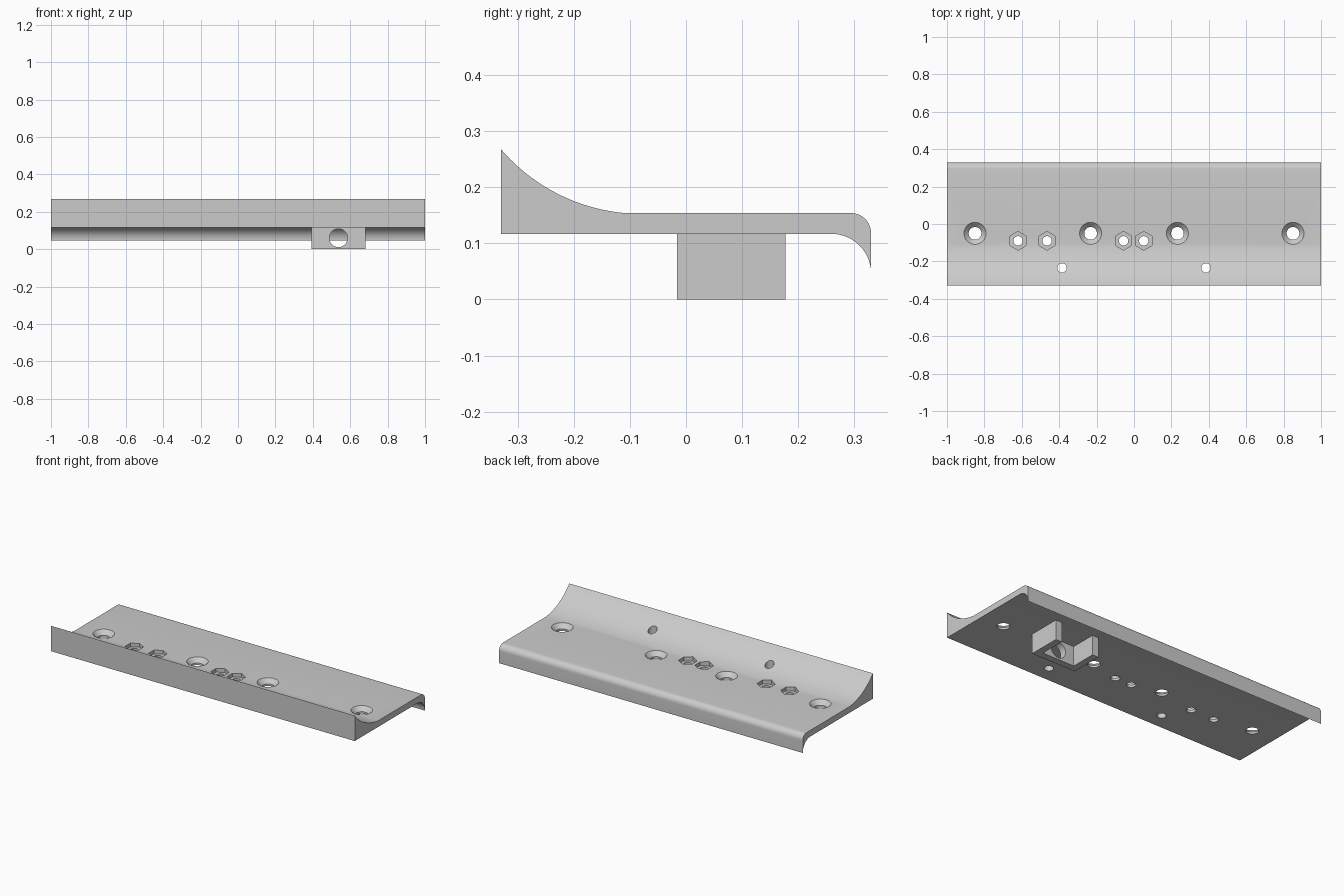
import bpy, bmesh
from math import sin, cos, pi, sqrt, atan2
from mathutils import Matrix, Vector

cube = bpy.data.objects.get("Cube")
if cube:
    bpy.data.objects.remove(cube, do_unlink=True)

grey = bpy.data.materials.new("plain grey")
grey.use_nodes = True
COLOUR = (0.6, 0.6, 0.6, 1)
grey.diffuse_color = COLOUR
grey.node_tree.nodes["Principled BSDF"].inputs["Base Color"].default_value = COLOUR


def make_object(name, bm):
    bmesh.ops.recalc_face_normals(bm, faces=bm.faces)
    mesh = bpy.data.meshes.new(name)
    bm.to_mesh(mesh)
    bm.free()
    mesh.materials.append(grey)
    obj = bpy.data.objects.new(name, mesh)
    bpy.context.collection.objects.link(obj)
    return obj


def extrude(name, points, to_3d, direction):
    """Sweep a closed 2D profile along a straight direction."""
    bm = bmesh.new()
    face = bm.faces.new([bm.verts.new(to_3d(*p)) for p in points])
    grown = bmesh.ops.extrude_face_region(bm, geom=[face])
    verts = [g for g in grown["geom"] if isinstance(g, bmesh.types.BMVert)]
    bmesh.ops.translate(bm, verts=verts, vec=direction)
    return make_object(name, bm)


def arc(centre, radius, start, end, steps):
    angles = [start + (end - start) * i / steps for i in range(steps + 1)]
    return [(centre[0] + radius * cos(a), centre[1] + radius * sin(a)) for a in angles]


def arc_between(p, q, radius, steps):
    """Sagging arc from p down to q, with its centre above the chord."""
    p, q = Vector(p), Vector(q)
    chord = q - p
    normal = Vector((-chord.y, chord.x)).normalized()
    centre = (p + q) / 2 + normal * sqrt(radius ** 2 - chord.length_squared / 4)
    a, b = p - centre, q - centre
    return arc(centre, radius, atan2(a.y, a.x), atan2(b.y, b.x), steps)


def add_cone(bm, x, y, z_low, z_high, r_low, r_high, sides=32):
    place = Matrix.Translation((x, y, (z_low + z_high) / 2))
    bmesh.ops.create_cone(bm, cap_ends=True, segments=sides, radius1=r_low,
                          radius2=r_high, depth=z_high - z_low, matrix=place)


def cut(target, cutter):
    cutter.hide_render = True
    mod = target.modifiers.new("cut", "BOOLEAN")
    mod.operation = "DIFFERENCE"
    mod.solver = "EXACT"
    mod.object = cutter
    bpy.context.view_layer.objects.active = target
    bpy.ops.object.modifier_apply(modifier=mod.name)
    bpy.data.objects.remove(cutter, do_unlink=True)


def smooth(obj):
    bpy.ops.object.select_all(action="DESELECT")
    obj.select_set(True)
    bpy.context.view_layer.objects.active = obj
    bpy.ops.object.shade_smooth_by_angle(angle=0.45)


# Plate: raised concave front edge, flat middle, rounded drooping back lip
BOTTOM, TOP, BACK = 0.117, 0.154, 0.33
profile = [(-BACK, BOTTOM)]
profile += arc_between((-BACK, 0.268), (-0.11, TOP), 0.33, 20)
profile += arc((BACK - 0.036, TOP - 0.036), 0.036, pi / 2, 0, 10)
profile += arc((BACK - 0.071, 0.046), 0.071, 0, pi / 2, 14)
plate = extrude("plate", profile, lambda y, z: (-1, y, z), (2, 0, 0))

# Through holes: screw holes, nut holes and plain holes
SCREWS = (-0.85, -0.232, 0.232, 0.85)
NUTS = (-0.62, -0.465, -0.056, 0.052)
holes = bmesh.new()
for xs, y, r in ((SCREWS, -0.05, 0.034), (NUTS, -0.09, 0.025), ((-0.385, 0.385), -0.235, 0.025)):
    for x in xs:
        add_cone(holes, x, y, 0, 0.4, r, r)
cut(plate, make_object("hole_cutter", holes))

# Countersinks and hexagonal nut pockets
pockets = bmesh.new()
for x in SCREWS:
    add_cone(pockets, x, -0.05, 0.128, 0.164, 0.033, 0.069)
for x in NUTS:
    add_cone(pockets, x, -0.09, 0.132, 0.3, 0.05, 0.05, 6)
cut(plate, make_object("pocket_cutter", pockets))
smooth(plate)

# Bracket under the plate: front wall and two side walls, open at the back
X0, X1, Y0, Y1, WALL = 0.392, 0.682, -0.016, 0.177, 0.04
outline = [(X0, Y0), (X1, Y0), (X1, Y1), (X1 - WALL, Y1), (X1 - WALL, Y0 + WALL),
           (X0 + WALL, Y0 + WALL), (X0 + WALL, Y1), (X0, Y1)]
bracket = extrude("bracket", outline, lambda x, y: (x, y, 0), (0, 0, BOTTOM))
bore = extrude("bore_cutter", arc((0.537, 0.06), 0.049, 0, 2 * pi * 31 / 32, 31),
               lambda x, z: (x, Y0 - 0.05, z), (0, 0.13, 0))
cut(bracket, bore)
smooth(bracket)
